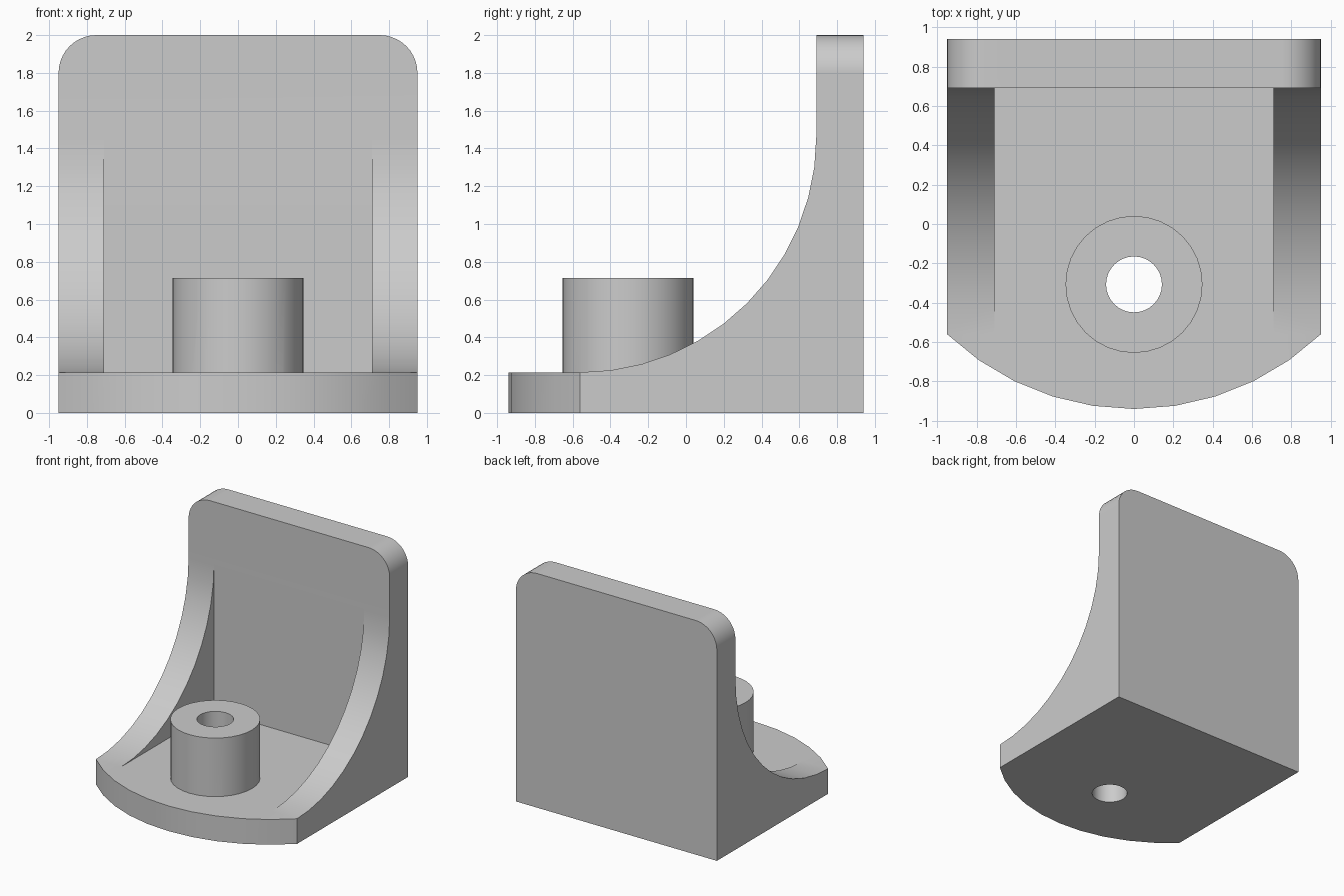
import bpy, bmesh, math
from mathutils import Vector

cube = bpy.data.objects.get("Cube")
if cube:
    bpy.data.objects.remove(cube, do_unlink=True)

W = 0.95            # half width
BACK, FRONT = 0.94, -0.94
FLOOR, WALL = 0.215, 0.69
CORNER = -0.56      # where the bowed front edge meets the sides
BOSS_Y = -0.307

grey = bpy.data.materials.new("light grey")
grey.use_nodes = True
colour = (0.6, 0.6, 0.6, 1)
grey.diffuse_color = colour
grey.node_tree.nodes["Principled BSDF"].inputs["Base Color"].default_value = colour


def arc(cx, cy, r, start, end, steps):
    """Points along an arc, angles in degrees."""
    angles = [math.radians(start + (end - start) * i / steps) for i in range(steps + 1)]
    return [(cx + r * math.cos(a), cy + r * math.sin(a)) for a in angles]


def prism(name, outline, place, sweep):
    """Extrude a flat outline; place maps its 2D points into space."""
    bm = bmesh.new()
    face = bm.faces.new([bm.verts.new(place(u, v)) for u, v in outline])
    moved = bmesh.ops.extrude_face_region(bm, geom=[face])["geom"]
    bmesh.ops.translate(bm, vec=Vector(sweep),
                        verts=[g for g in moved if isinstance(g, bmesh.types.BMVert)])
    bmesh.ops.recalc_face_normals(bm, faces=bm.faces)
    mesh = bpy.data.meshes.new(name)
    bm.to_mesh(mesh)
    bm.free()
    mesh.materials.append(grey)
    obj = bpy.data.objects.new(name, mesh)
    bpy.context.collection.objects.link(obj)
    return obj


def combine(target, tool, operation):
    """Apply a boolean and discard the tool."""
    mod = target.modifiers.new(operation, 'BOOLEAN')
    mod.operation, mod.solver, mod.object = operation, 'EXACT', tool
    bpy.context.view_layer.objects.active = target
    bpy.ops.object.modifier_apply(modifier=mod.name)
    bpy.data.objects.remove(tool, do_unlink=True)


# Side profile with the concave sweep, full width
r = WALL - CORNER
side = [(-1.2, 0), (BACK, 0), (BACK, 2), (WALL, 2)]
side += arc(CORNER, FLOOR + r, r, 0, -90, 12) + [(-1.2, FLOOR)]
bracket = prism("bracket", side, lambda y, z: (-1.2, y, z), (2.4, 0, 0))

# Pocket between the two side ribs
pocket = prism("pocket_cutter", [(-0.71, FLOOR), (0.71, FLOOR), (0.71, 2.2), (-0.71, 2.2)],
               lambda x, z: (x, -1.4, z), (0, WALL + 1.4, 0))
combine(bracket, pocket, 'DIFFERENCE')

# Rounded upper corners of the back plate
round_r = 0.2
front = [(-W, -0.2), (W, -0.2)]
front += arc(W - round_r, 2 - round_r, round_r, 0, 90, 10)
front += arc(round_r - W, 2 - round_r, round_r, 90, 180, 10)
combine(bracket, prism("front_outline", front, lambda x, z: (x, -1.4, z), (0, 2.8, 0)), 'INTERSECT')

# Bowed front edge of the base
sag = CORNER - FRONT
bow_r = (W * W + sag * sag) / (2 * sag)
half = math.degrees(math.asin(W / bow_r))
bow = arc(0, FRONT + bow_r, bow_r, -90 - half, -90 + half, 10)
plan = [(-1.1, CORNER)] + bow + [(1.1, CORNER), (1.1, 1.1), (-1.1, 1.1)]
combine(bracket, prism("plan_outline", plan, lambda x, y: (x, y, -0.3), (0, 0, 2.6)), 'INTERSECT')

# Round boss with a hole through the base
boss = prism("boss", arc(0, BOSS_Y, 0.348, 0, 360, 32)[:-1], lambda x, y: (x, y, 0.1), (0, 0, 0.615))
combine(bracket, boss, 'UNION')
hole = prism("hole_cutter", arc(0, BOSS_Y, 0.142, 0, 360, 32)[:-1], lambda x, y: (x, y, -0.2), (0, 0, 1.2))
combine(bracket, hole, 'DIFFERENCE')

# Smooth curves, sharp edges, flat faces kept flat
bpy.ops.object.select_all(action='DESELECT')
bracket.select_set(True)
bpy.context.view_layer.objects.active = bracket
bpy.ops.object.shade_smooth_by_angle(angle=math.radians(30))
weighted = bracket.modifiers.new("flat_faces", 'WEIGHTED_NORMAL')
weighted.keep_sharp = True
